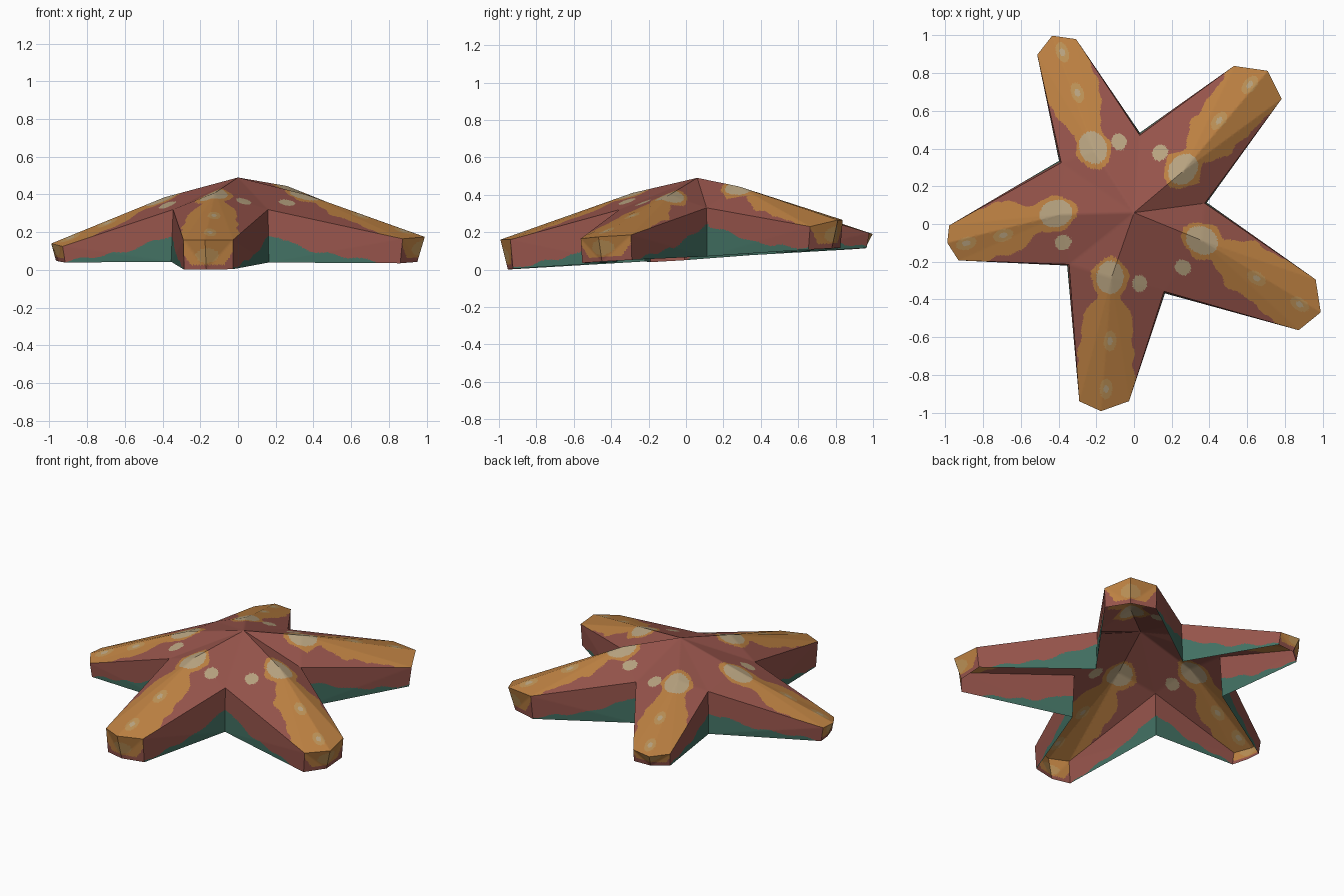
import bpy, bmesh, math
from mathutils import Vector

if "Cube" in bpy.data.objects:
    bpy.data.objects.remove(bpy.data.objects["Cube"])


def srgb(r, g, b):
    lin = lambda c: c / 12.92 if c <= 0.04045 else ((c + 0.055) / 1.055) ** 2.4
    return tuple(lin(c / 255) for c in (r, g, b)) + (1.0,)


COLOURS = [("brick_pink", srgb(150, 84, 75)), ("ochre_orange", srgb(189, 129, 66)),
           ("pale_beige", srgb(184, 163, 128)), ("deep_teal", srgb(66, 112, 98)),
           ("dull_tan", srgb(188, 145, 86))]
PINK, ORANGE, BEIGE, TEAL, TAN = range(5)


def base(x, y):
    # slightly tilted plane of the open underside
    return 0.06 + 0.01 * x + 0.06 * y


APEX = (0.0, 0.06, 0.49)
# valleys between arms, counter-clockwise; valley i lies before arm i
VALLEYS = [(0.159, -0.357, 0.32), (0.375, 0.11, 0.33), (0.03, 0.47, 0.35),
           (-0.386, 0.325, 0.345), (-0.344, -0.214, 0.32)]
# per arm: ridge knee, first corner, tip, second corner
ARMS = [
    ((0.36, -0.087, 0.40), (0.873, -0.563, 0.165), (0.99, -0.468, 0.175), (0.963, -0.294, 0.185)),
    ((0.26, 0.28, 0.445), (0.783, 0.664, 0.23), (0.709, 0.812, 0.265), (0.53, 0.838, 0.265)),
    ((-0.21, 0.385, 0.395), (-0.307, 0.98, 0.195), (-0.434, 0.998, 0.19), (-0.513, 0.897, 0.19)),
    ((-0.39, 0.05, 0.385), (-0.98, -0.008, 0.14), (-0.99, -0.10, 0.14), (-0.93, -0.193, 0.125)),
    ((-0.12, -0.285, 0.41), (-0.29, -0.94, 0.16), (-0.175, -0.992, 0.16), (-0.026, -0.939, 0.16)),
]
# small beige spots beside each knee: x, y
SIDE_SPOTS = [(0.26, -0.23), (0.138, 0.378), (-0.08, 0.436), (-0.376, -0.098), (0.03, -0.315)]
# distance of the two faint spots beyond each knee
KNEES = [(0.36, -0.087), (0.26, 0.29), (-0.217, 0.405), (-0.413, 0.055), (-0.127, -0.283)]
MID_SPOTS = [((0.65, -0.288), (0.878, -0.426)), ((0.45, 0.547), (0.614, 0.738)),
             ((-0.30, 0.696), (-0.38, 0.91)), ((-0.693, -0.06), (-0.889, -0.103)),
             ((-0.127, -0.62), (-0.148, -0.875))]

# body shell: domed top and side walls, open below
bm = bmesh.new()
apex = bm.verts.new(APEX)


def foot(p, pull):
    x, y = p[0] * pull, p[1] * pull
    return bm.verts.new((x, y, base(x, y)))


val = [bm.verts.new(p) for p in VALLEYS]
val_foot = [foot(p, 1.03) for p in VALLEYS]
for i, arm in enumerate(ARMS):
    k, a, m, b = [bm.verts.new(p) for p in arm]
    v0, v1 = val[i], val[(i + 1) % 5]
    rim = [v0, a, m, b, v1]
    for t in ((apex, v0, k), (apex, k, v1)):
        bm.faces.new(t)
    feet = [val_foot[i], foot(arm[1], 0.985), foot(arm[2], 0.96),
            foot(arm[3], 0.985), val_foot[(i + 1) % 5]]
    for j in range(4):
        bm.faces.new((rim[j], rim[j + 1], k))
        bm.faces.new((feet[j], feet[j + 1], rim[j + 1], rim[j]))

# refine so that the painted markings get clean outlines
bmesh.ops.triangulate(bm, faces=bm.faces[:])
for _ in range(9):
    long_edges = [e for e in bm.edges if e.calc_length() > 0.016]
    if not long_edges:
        break
    bmesh.ops.subdivide_edges(bm, edges=long_edges, cuts=1)
    bmesh.ops.triangulate(bm, faces=[f for f in bm.faces if len(f.verts) > 3])
bm.normal_update()

AXES = []
for (kx, ky), arm in zip(KNEES, ARMS):
    tip = sum((Vector(p[:2]) for p in arm[1:]), Vector((0, 0))) / 3
    AXES.append((tip - Vector((kx, ky))).normalized())

HALF_WIDTH = [(-0.12, 0.0), (-0.10, 0.045), (-0.05, 0.085), (0.0, 0.10), (0.05, 0.085),
              (0.095, 0.065), (0.16, 0.10), (0.23, 0.135), (0.45, 0.145), (0.6, 0.19), (1.2, 0.25)]


def half_width(u):
    for (u0, w0), (u1, w1) in zip(HALF_WIDTH, HALF_WIDTH[1:]):
        if u0 <= u < u1:
            return w0 + (w1 - w0) * (u - u0) / (u1 - u0)
    return -1.0


def paint(c, n):
    p = Vector((c.x, c.y))
    d = (p - Vector(APEX[:2])).normalized()
    i = max(range(5), key=lambda j: d.dot(AXES[j]))
    ax = AXES[i]
    side = Vector((-ax.y, ax.x))

    def inside(q, along, across):
        r = p - Vector(q)
        return (r.dot(ax) / along) ** 2 + (r.dot(side) / across) ** 2 < 1

    rel = p - Vector(KNEES[i])
    u, v = rel.dot(ax), rel.dot(side)
    h = c.z - base(c.x, c.y)
    if n.z > 0.5:                       # top markings
        if inside(KNEES[i], 0.088, 0.072):
            return BEIGE
        if any(inside(s, 0.045, 0.04) for s in SIDE_SPOTS):
            return BEIGE
        for s in MID_SPOTS[i]:
            if inside(s, 0.022, 0.014):
                return BEIGE
            if inside(s, 0.055, 0.033):
                return TAN
        wobble = 0.006 * math.sin(31 * u + 2 * i) + 0.005 * math.sin(57 * u + i)
        return ORANGE if abs(v) < half_width(u) + wobble else PINK
    if n.x * ax.x + n.y * ax.y > 0.45 and u > 0.4:   # blunt arm ends
        if (v / 0.06) ** 2 + ((h - 0.075) / 0.04) ** 2 < 1:
            return TAN
        return ORANGE if h > 0.025 + 1.5 * max(0, abs(v) - 0.09) else PINK
    # teal band low on the side walls, tallest in the valleys
    r = (p - Vector(APEX[:2])).length
    band = 0.16 - 0.42 * (r - 0.40) if r < 0.65 else 0.055 - 0.16 * (r - 0.65)
    return TEAL if h < band + 0.007 * math.sin(38 * r + 2 * i) else PINK


top_sign = 1 if sum(f.normal.z for f in bm.faces) > 0 else -1
if top_sign < 0:
    bmesh.ops.reverse_faces(bm, faces=bm.faces[:])
    bm.normal_update()
for f in bm.faces:
    f.material_index = paint(f.calc_center_median(), f.normal)

mesh = bpy.data.meshes.new("starfish_body")
bm.to_mesh(mesh)
bm.free()
for name, colour in COLOURS:
    mat = bpy.data.materials.new(name)
    mat.diffuse_color = colour
    mat.use_nodes = True
    mat.node_tree.nodes["Principled BSDF"].inputs["Base Color"].default_value = mat.diffuse_color
    mesh.materials.append(mat)
body = bpy.data.objects.new("starfish_body", mesh)
bpy.context.collection.objects.link(body)
bpy.context.view_layer.objects.active = body
body.select_set(True)
bpy.ops.object.shade_smooth_by_angle(angle=math.radians(30))
